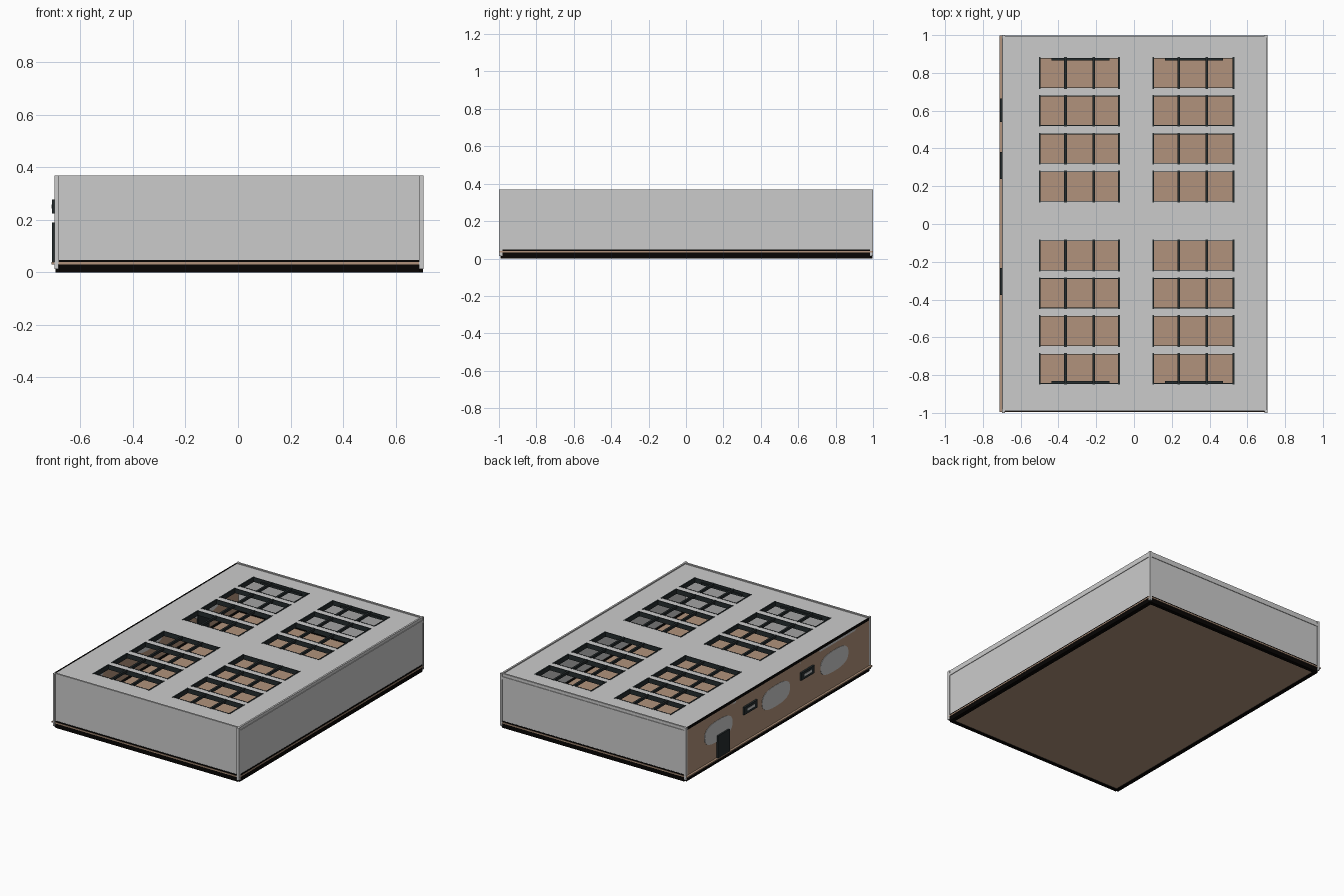
import bpy, bmesh, math

if "Cube" in bpy.data.objects:
    bpy.data.objects.remove(bpy.data.objects["Cube"])


def material(name, rgb):
    m = bpy.data.materials.new(name)
    m.diffuse_color = (*rgb, 1)
    m.use_nodes = True
    m.node_tree.nodes["Principled BSDF"].inputs["Base Color"].default_value = m.diffuse_color
    return m


GREY = material("plaster grey", (0.60, 0.60, 0.60))
BROWN = material("clay brown", (0.44, 0.29, 0.20))
DARK = material("frame charcoal", (0.018, 0.025, 0.027))
BLACK = material("base black", (0.002, 0.0014, 0.001))


def finish(name, bm, mat):
    bmesh.ops.recalc_face_normals(bm, faces=bm.faces)
    me = bpy.data.meshes.new(name)
    bm.to_mesh(me)
    bm.free()
    me.materials.append(mat)
    ob = bpy.data.objects.new(name, me)
    bpy.context.collection.objects.link(ob)
    return ob


def boxes(name, mat, *specs):
    """Each spec is x0, x1, y0, y1, z0, z1."""
    bm = bmesh.new()
    for x0, x1, y0, y1, z0, z1 in specs:
        vs = bmesh.ops.create_cube(bm, size=1)["verts"]
        for v in vs:
            v.co.x = x1 if v.co.x > 0 else x0
            v.co.y = y1 if v.co.y > 0 else y0
            v.co.z = z1 if v.co.z > 0 else z0
    return finish(name, bm, mat)


L, R, Y, TOP = -0.698, 0.702, 0.995, 0.37
FRONT = -0.991

# Base: black skirt, brown floor with a ledge, black upper strip
for name, z0, z1 in (("base_skirt", 0, 0.031), ("upper_skirt", 0.039, 0.048)):
    boxes(name, BLACK,
          (-0.682, 0.694, -0.993, -0.97, z0, z1),
          (-0.682, 0.694, 0.97, 0.996, z0, z1),
          (-0.695, -0.67, -0.986, 0.986, z0, z1),
          (0.675, 0.704, -0.986, 0.986, z0, z1))
boxes("floor", BROWN, (-0.68, 0.68, -0.975, 0.975, 0.006, 0.044))
boxes("floor_ledge", BROWN, (-0.711, 0.706, -0.996, 0.999, 0.031, 0.039))

# Walls
boxes("front_wall", GREY, (L, R, FRONT, FRONT + 0.012, 0.04, TOP))
boxes("back_wall", GREY, (L, R, Y - 0.012, Y, 0.04, TOP))
boxes("right_wall", GREY, (R - 0.012, R, FRONT, Y, 0.04, TOP))
boxes("left_wall", BROWN, (-0.696, -0.686, -0.982, 0.985, 0.035, 0.36))
boxes("left_top_strip", BLACK, (-0.698, -0.6965, -0.98, 0.985, 0.35, 0.37))

# Corner posts
posts = []
for x0, x1 in ((-0.699, -0.684), (0.69, 0.706)):
    for y0, y1 in ((-1.0, -0.982), (0.985, 1.0)):
        posts.append((x0, x1, y0, y1, 0.013, TOP))
boxes("corner_posts", GREY, *posts)

# Horizontal rails near the top of the right and back walls
boxes("wall_rails", GREY,
      (R, R + 0.004, -0.99, 0.99, 0.332, 0.35),
      (-0.69, 0.69, Y, Y + 0.004, 0.332, 0.35))

# Roof slab with rows of skylight openings
cols = [(-0.501, -0.077), (0.099, 0.529)]
rows = []
for start in (0.120, -0.846):
    for i in range(4):
        y0 = start + i * 0.2
        rows.append((y0, y0 + 0.158))
rows.sort()
xs = [-0.696, *[x for c in cols for x in c], 0.696]
ys = [-0.985, *[y for r in rows for y in r], 0.99]
bm = bmesh.new()
grid = [[bm.verts.new((x, y, 0.363)) for y in ys] for x in xs]
for i in range(len(xs) - 1):
    for j in range(len(ys) - 1):
        if not (i % 2 and j % 2):
            bm.faces.new((grid[i][j], grid[i + 1][j], grid[i + 1][j + 1], grid[i][j + 1]))
roof = finish("roof", bm, GREY)
for f in roof.data.polygons:
    if f.normal.z < 0:
        f.flip()
solid = roof.modifiers.new("thickness", "SOLIDIFY")
solid.thickness = 0.028
solid.offset = -1

# Skylight frames: dark lining and two dividers in each opening
frames = []
zb, zt = 0.333, 0.365
for x0, x1 in cols:
    for y0, y1 in rows:
        frames += [(x0 - 0.002, x0 + 0.007, y0 - 0.005, y1 + 0.005, zb, zt),
                   (x1 - 0.007, x1 + 0.002, y0 - 0.005, y1 + 0.005, zb, zt),
                   (x0, x1, y0 - 0.001, y0 + 0.003, zb, zt),
                   (x0, x1, y1 - 0.003, y1 + 0.001, zb, zt)]
        for xd in (x0 + 0.138, x0 + 0.287):
            frames.append((xd - 0.007, xd + 0.007, y0 - 0.005, y1 + 0.005, 0.348, zt))
    for yb in (-0.837, 0.87):
        frames.append((x0 + 0.064, x0 + 0.372, yb - 0.005, yb + 0.005, 0.336, 0.35))
boxes("skylight_frames", DARK, *frames)

# Plaster patches on the left wall, showing on both sides
bm = bmesh.new()
n = 32
for yc in (0.645, 0.025, -0.605):
    ring = []
    for k in range(n):
        a = 2 * math.pi * k / n
        c, s = math.cos(a), math.sin(a)
        ring.append(bm.verts.new((-0.698, yc + 0.15 * math.copysign(abs(c) ** 0.75, c),
                                  0.22 + 0.072 * math.copysign(abs(s) ** 0.75, s))))
    face = bm.faces.new(ring)
    ext = bmesh.ops.extrude_face_region(bm, geom=[face])["geom"]
    for v in ext:
        if isinstance(v, bmesh.types.BMVert):
            v.co.x = -0.684
finish("plaster_patches", bm, GREY)

# Door and windows on the left wall
boxes("door", DARK, (-0.709, -0.68, 0.54, 0.665, 0.036, 0.19))
for name, yc in (("window_a", 0.31), ("window_b", -0.305)):
    boxes(name + "_frame", DARK, (-0.709, -0.68, yc - 0.071, yc + 0.071, 0.225, 0.277))
    boxes(name + "_pane", GREY, (-0.71, -0.679, yc - 0.04, yc + 0.04, 0.243, 0.259))
